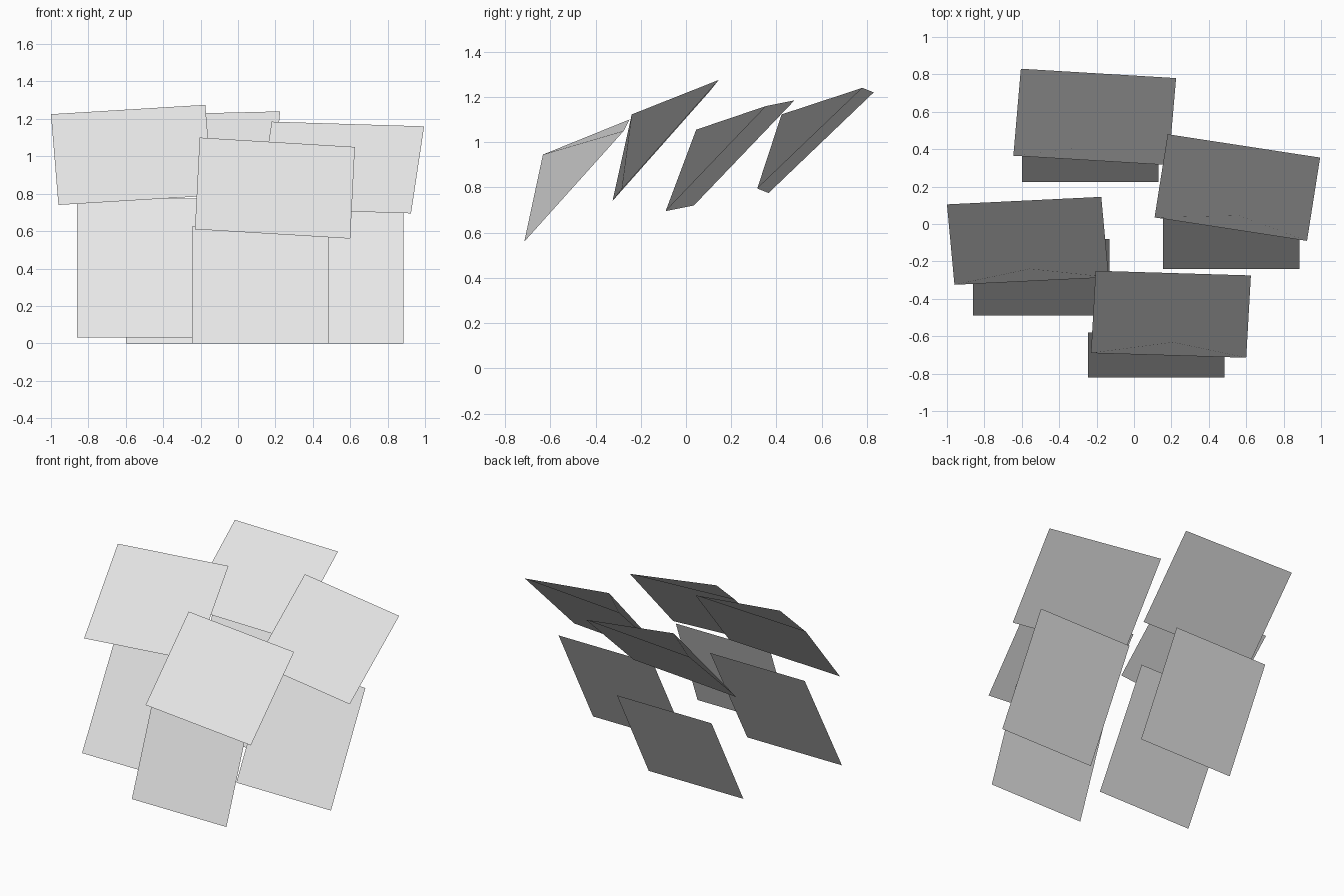
import bpy
from mathutils import Vector

if "Cube" in bpy.data.objects:
    bpy.data.objects.remove(bpy.data.objects["Cube"])

mat = bpy.data.materials.new("light_grey")
mat.diffuse_color = (0.8, 0.8, 0.8, 1)
mat.use_nodes = True
mat.node_tree.nodes["Principled BSDF"].inputs["Base Color"].default_value = mat.diffuse_color


def make_sheet(name, verts, faces):
    mesh = bpy.data.meshes.new(name)
    mesh.from_pydata([tuple(v) for v in verts], [], faces)
    mesh.update()
    mesh.materials.append(mat)
    obj = bpy.data.objects.new(name, mesh)
    bpy.context.collection.objects.link(obj)
    return obj


# lower cards: flat sheets leaning back (left x, front y, bottom z, depth, height)
LOWER = {
    "left": (-0.86, -0.49, 0.03, 0.41, 0.745),
    "back": (-0.60, 0.225, 0.0, 0.35, 0.66),
    "front": (-0.245, -0.82, 0.0, 0.24, 0.625),
    "right": (0.155, -0.24, 0.0, 0.38, 0.71),
}
WIDTH = 0.73
for key, (x, y, z, d, h) in LOWER.items():
    make_sheet("lower_card_" + key,
               [(x, y, z), (x + WIDTH, y, z),
                (x + WIDTH, y + d, z + h), (x, y + d, z + h)],
               [(0, 1, 2, 3)])

# upper cards: open four-sided sheets with a raised middle
# (bottom left, top left, top right corners)
UPPER = {
    "left": ((-0.96, -0.325, 0.74), (-1.0, 0.105, 1.225), (-0.175, 0.145, 1.275)),
    "back": ((-0.645, 0.365, 0.775), (-0.605, 0.83, 1.22), (0.225, 0.78, 1.24)),
    "front": ((-0.23, -0.69, 0.61), (-0.205, -0.25, 1.1), (0.625, -0.275, 1.05)),
    "right": ((0.11, 0.035, 0.72), (0.18, 0.48, 1.185), (0.995, 0.355, 1.16)),
}
for key, corners in UPPER.items():
    bl, tl, tr = map(Vector, corners)
    br = bl + tr - tl
    apex = (bl + tr) / 2 + Vector((0.01, -0.15, 0.115))
    obj = make_sheet("upper_card_" + key, [bl, br, tr, tl, apex],
                     [(i, (i + 1) % 4, 4) for i in range(4)])
    # soft shading: all normals follow the card plane
    normal = (br - bl).cross(tl - bl).normalized()
    for p in obj.data.polygons:
        p.use_smooth = True
    obj.data.normals_split_custom_set_from_vertices([tuple(normal)] * 5)
